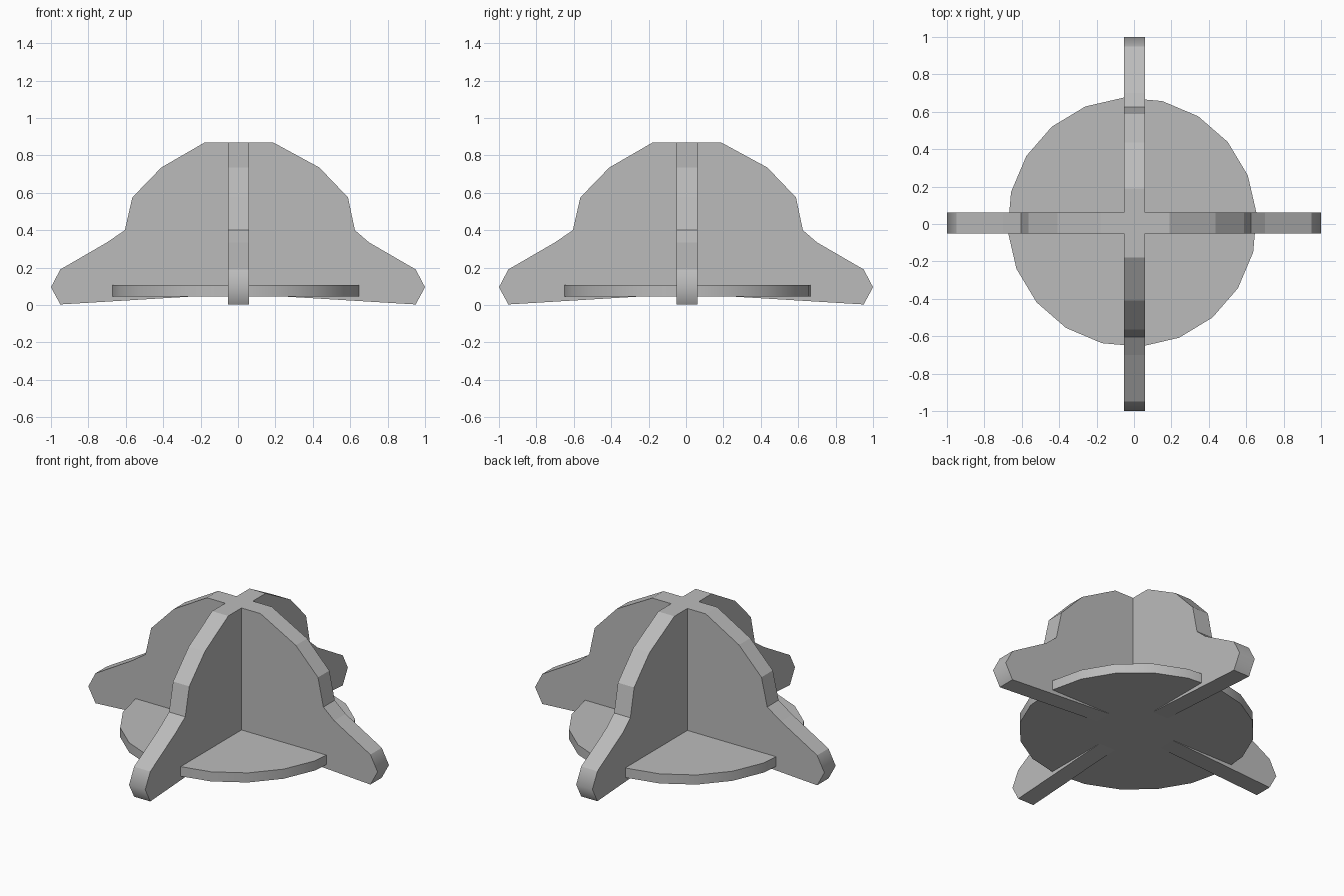
import bpy, bmesh, math
from mathutils import Matrix, Vector

cube = bpy.data.objects.get("Cube")
if cube:
    bpy.data.objects.remove(cube, do_unlink=True)

# Single grey material
grey = bpy.data.materials.new("plain grey")
grey.use_nodes = True
colour = (0.5, 0.5, 0.5, 1)
grey.diffuse_color = colour
grey.node_tree.nodes["Principled BSDF"].inputs["Base Color"].default_value = colour


def finish(name, bm):
    bmesh.ops.recalc_face_normals(bm, faces=bm.faces)
    mesh = bpy.data.meshes.new(name)
    bm.to_mesh(mesh)
    bm.free()
    mesh.materials.append(grey)
    obj = bpy.data.objects.new(name, mesh)
    bpy.context.collection.objects.link(obj)
    return obj


# Fin outline: (distance along the fin, height)
OUTLINE = [(-0.95, 0.003), (-1, 0.095), (-0.95, 0.19), (-0.7, 0.335),
           (-0.605, 0.4), (-0.565, 0.575), (-0.41, 0.735), (-0.18, 0.868),
           (0.19, 0.868), (0.435, 0.735), (0.588, 0.575), (0.625, 0.4),
           (0.7, 0.335), (0.95, 0.19), (1, 0.095), (0.95, 0.003),
           (0.2, 0.048), (-0.2, 0.048)]


def fin(name, along, across, low, high):
    """Extruded upright panel; only the blunt tips are shaded smooth."""
    bm = bmesh.new()
    up = Vector((0, 0, 1))
    verts = [bm.verts.new(along * s + across * low + up * z) for s, z in OUTLINE]
    face = bm.faces.new(verts)
    side = bmesh.ops.extrude_face_region(bm, geom=[face])
    moved = [v for v in side["geom"] if isinstance(v, bmesh.types.BMVert)]
    bmesh.ops.translate(bm, verts=moved, vec=across * (high - low))
    for f in bm.faces:
        f.smooth = all(abs(v.co.dot(along)) > 0.94 for v in f.verts)
    return finish(name, bm)


X, Y = Vector((1, 0, 0)), Vector((0, 1, 0))
fin("crosswise_fin", X, Y, -0.05, 0.062)
fin("lengthwise_fin", Y, X, -0.053, 0.059)

# Twenty-sided base disc
bm = bmesh.new()
place = Matrix.Translation((-0.01, 0.01, 0.076)) @ Matrix.Rotation(math.radians(4), 4, "Z")
bmesh.ops.create_cone(bm, cap_ends=True, segments=20, radius1=0.667,
                      radius2=0.667, depth=0.06, matrix=place)
for f in bm.faces:
    f.smooth = len(f.verts) == 4
finish("base_disc", bm)
